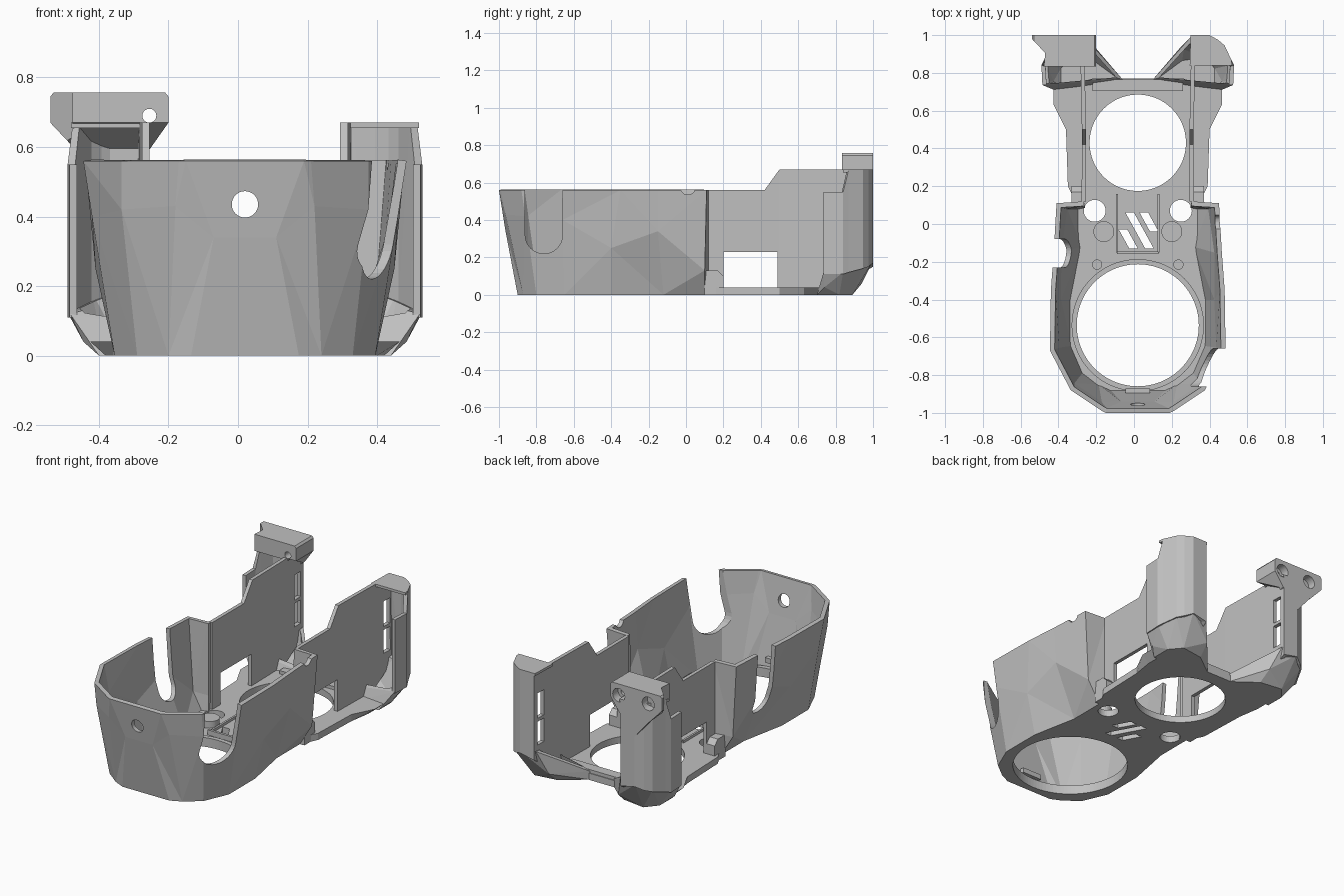
import bpy, bmesh, math

if "Cube" in bpy.data.objects:
    bpy.data.objects.remove(bpy.data.objects["Cube"])

CX = 0.02          # symmetry plane of the shell
FLOOR = 0.04       # floor thickness
TOP = 0.56         # rim height

grey = bpy.data.materials.new("matte_grey")
grey.use_nodes = True
grey.diffuse_color = (0.53, 0.53, 0.53, 1)
grey.node_tree.nodes["Principled BSDF"].inputs["Base Color"].default_value = (0.53, 0.53, 0.53, 1)


def make(name, bm):
    mesh = bpy.data.meshes.new(name)
    bm.to_mesh(mesh)
    bm.free()
    mesh.materials.append(grey)
    ob = bpy.data.objects.new(name, mesh)
    bpy.context.collection.objects.link(ob)
    return ob


def prism(name, points, depth):
    """Extrude a flat 3D outline along a vector."""
    bm = bmesh.new()
    face = bm.faces.new([bm.verts.new(p) for p in points])
    new = bmesh.ops.extrude_face_region(bm, geom=[face])["geom"]
    bmesh.ops.translate(bm, vec=depth, verts=[g for g in new if isinstance(g, bmesh.types.BMVert)])
    bmesh.ops.recalc_face_normals(bm, faces=bm.faces)
    return make(name, bm)


def hull(name, points):
    """Faceted solid wrapped round a few points."""
    bm = bmesh.new()
    for p in points:
        bm.verts.new(p)
    geom = bmesh.ops.convex_hull(bm, input=bm.verts)["geom_interior"]
    bmesh.ops.delete(bm, geom=list({g for g in geom if isinstance(g, bmesh.types.BMVert)}), context="VERTS")
    bmesh.ops.recalc_face_normals(bm, faces=bm.faces)
    return make(name, bm)


def box(name, x0, x1, y0, y1, z0, z1):
    return prism(name, [(x0, y0, z0), (x1, y0, z0), (x1, y1, z0), (x0, y1, z0)], (0, 0, z1 - z0))


def disc(name, x, y, r, z0, z1, n=64):
    ring = [(x + r * math.cos(2 * math.pi * i / n), y + r * math.sin(2 * math.pi * i / n), z0) for i in range(n)]
    return prism(name, ring, (0, 0, z1 - z0))


def rod(name, axis, a, b, r, start, length, n=32):
    """Cylinder along x or y; a is the other flat coordinate, b the height."""
    ring = [(a + r * math.cos(2 * math.pi * i / n), b + r * math.sin(2 * math.pi * i / n)) for i in range(n)]
    if axis == "x":
        return prism(name, [(start, u, v) for u, v in ring], (length, 0, 0))
    return prism(name, [(u, start, v) for u, v in ring], (0, length, 0))


def bake(ob, cutters):
    """Cut, apply all modifiers, then drop the cutters."""
    for c in cutters:
        c.hide_render = True
        m = ob.modifiers.new("cut", "BOOLEAN")
        m.operation, m.solver, m.object = "DIFFERENCE", "EXACT", c
    bpy.context.view_layer.update()
    dg = bpy.context.evaluated_depsgraph_get()
    mesh = bpy.data.meshes.new_from_object(ob.evaluated_get(dg))
    ob.modifiers.clear()
    ob.data = mesh
    for c in cutters:
        bpy.data.objects.remove(c)


def sheet(name, rows, thickness, offset):
    """Thick wall from rows of points (one row per height)."""
    bm = bmesh.new()
    grid = [[bm.verts.new(p) for p in row] for row in rows]
    for low, high in zip(grid, grid[1:]):
        for i in range(len(low) - 1):
            bm.faces.new((low[i], low[i + 1], high[i + 1], high[i]))
    bmesh.ops.triangulate(bm, faces=bm.faces)
    ob = make(name, bm)
    m = ob.modifiers.new("thick", "SOLIDIFY")
    m.thickness, m.offset, m.use_even_offset = thickness, offset, True
    return ob


def both_sides(half):
    """Half outline on +x, front to back, to a full run from -x to +x."""
    return [(CX - p[0], *p[1:]) for p in reversed(half)] + [(CX + p[0], *p[1:]) for p in half]


# Front bucket: faceted shell, narrower at the foot
foot = [(.155, -.9), (.22, -.87), (.31, -.8), (.375, -.65), (.375, -.4), (.32, -.12), (.32, .1), (.285, .11)]
waist = [(.09, -.965, .34), (.2, -.965, .43), (.355, -.86, .42), (.44, -.66, .4),
         (.43, -.4, .25), (.43, -.15, .34), (.4, .1, .13), (.285, .12, .13)]
rim = [(.17, -1), (.19, -.99), (.355, -.88), (.465, -.67), (.46, -.35), (.445, -.15), (.43, .11), (.285, .12)]
rows = [both_sides([(*p, 0) for p in foot]), both_sides(waist), both_sides([(*p, TOP) for p in rim])]
bucket = sheet("front_bucket", rows, 0.025, -1)


def u_slot(name, y, r, z, x0, length):
    arc = [(x0, y + r * math.cos(a), z + r * math.sin(a))
           for a in [math.pi + math.pi * i / 16 for i in range(17)]]
    return prism(name, arc + [(x0, y + r, 1), (x0, y - r, 1)], (length, 0, 0))


bake(bucket, [
    u_slot("right_slot", -.76, .1, .32, .25, .5),
    u_slot("left_slot", -.155, .075, .25, -.6, .35),
    rod("front_hole_cut", "y", CX, .435, .038, -1.1, .3),
    rod("rim_notch", "x", .01, .575, .04, .3, .4),
])

# Floor plate with the two large openings, small holes and slanted vents
plan = foot[:-1] + [(.37, .2), (.38, .5), (.445, .63), (.445, .71), (.24, .77)]
floor = prism("floor_plate", [(x, y, 0) for x, y in both_sides(plan)], (0, 0, FLOOR))
for v in floor.data.vertices:      # bevel under the rear corners
    if v.co.z < .01 and .55 < v.co.y < .75:
        v.co.x = CX + (v.co.x - CX) * .9
cuts = [disc("front_opening", CX, -.536, .323, -.1, .2, 96), disc("rear_opening", CX, .43, .255, -.1, .2, 96)]
for s in (-1, 1):
    cuts.append(disc("bolt_hole", CX + s * .228, .07, .058, -.1, .2, 32))
for x, y, run in ((-.08, -.03, .1), (-.045, .06, .19), (.03, .06, .1)):
    dx = run * .55
    cuts.append(prism("vent", [(x, y, -.1), (x + .045, y, -.1), (x + .045 + dx, y - run, -.1),
                               (x + dx, y - run, -.1)], (0, 0, .3)))
bake(floor, cuts)

# Raised lip round the front opening
lip = disc("opening_lip", CX, -.536, .35, .03, .055, 96)
bake(lip, [disc("lip_cut", CX, -.536, .323, -.1, .2, 96)])

# Cross bar, front tab and vent frame on the floor
box("rear_cross_bar", CX - .24, CX + .24, .705, .765, .03, .06)
box("front_tab", CX - .065, CX + .065, -.915, -.87, .08, .11)
box("vent_frame_front", CX - .11, CX + .11, -.16, -.145, .03, .07)

# Side walls running into the curved rear columns: x, y, bottom, top
wall_path = [(.275, .12, .03, TOP), (.274, .42, .03, TOP), (.274, .5, .03, .67), (.28, .8, .03, .67),
             (.285, 1, .15, .67), (.38, 1, .17, .67), (.425, .975, .15, .67), (.46, .945, .14, .67),
             (.495, .87, .12, .67), (.51, .84, .11, .55), (.505, .735, .11, .55)]
duct_points = [(.08, .765, 0), (.22, .87, 0), (.36, .89, 0), (.42, .82, 0), (.42, .7, 0), (.25, .72, 0),
               (.08, .765, .05), (.23, .94, .06), (.465, .74, .04), (.28, .99, .2), (.28, .82, .18),
               (.38, .998, .18), (.46, .943, .15), (.508, .84, .12), (.503, .735, .12)]
cap_plan = [(.275, .84), (.28, 1)] + [p[:2] for p in wall_path[5:9]] + [(.5, .84)]
for s, side in ((-1, "right"), (1, "left")):
    path = [(CX + s * x, y, low, high) for x, y, low, high in wall_path]
    if s < 0:
        path.reverse()
    wall = sheet(side + "_wall", [[(x, y, low) for x, y, low, high in path],
                                  [(x, y, high) for x, y, low, high in path]], .022, 1)
    c = CX + s * .285
    bake(wall, [box("window_cut", c - .1, c + .1, .2, .49, FLOOR, .23),
                box("upper_slot", c - .05, c + .05, .91, .97, .39, .54),
                box("lower_slot", c - .05, c + .05, .91, .97, .23, .37)])

    # Flat lid over the column
    prism(side + "_column_lid", [(CX + s * x, y, .655) for x, y in cap_plan], (0, 0, .015))

    # Hollow faceted duct at the column foot, open above
    duct = hull(side + "_duct", [(CX + s * x, y, z) for x, y, z in duct_points])
    bake(duct, [hull("duct_hollow", [(CX + s * (.33 + (x - .33) * .86), .84 + (y - .84) * .84, .022 + z * 1.1)
                                     for x, y, z in duct_points])])

    # Lug, bosses and rail
    inner = CX + s * .32 - .03
    prism(side + "_lug", [(inner, .1, 0), (inner, .2, 0), (inner, .2, .1), (inner, .17, .13), (inner, .1, .13)],
          (.06, 0, 0))
    disc(side + "_boss", CX + s * .18, -.04, .055, .03, .08, 32)
    disc(side + "_pin", CX + s * .215, -.215, .027, .03, .06, 24)
    box(side + "_rail", CX + s * .11 - .006, CX + s * .11 + .006, -.15, .16, .03, .055)

# Mounting flange on top of one column
outline = [(-.54, .745), (-.53, .757), (-.21, .757), (-.2, .745), (-.2, .67), (-.26, .585), (-.46, .585), (-.54, .67)]
flange = prism("mounting_flange", [(x, .835, z) for x, z in outline], (0, .165, 0))
holes = [rod("screw_hole", "y", -.255, .69, .02, .7, .5)]
for x in (-.255, -.45):
    holes.append(rod("counterbore", "y", x, .69, .04, .95, .2))
# Outer end narrows towards the front; underside rises towards the front
holes.append(prism("flare_cut", [(-.6, .8, .5), (-.48, .8, .5), (-.47, .905, .5), (-.545, .985, .5), (-.6, .985, .5)],
                   (0, 0, .4)))
holes.append(prism("underside_cut", [(-.7, .8, .5), (-.7, .8, .675), (-.7, .835, .67), (-.7, .98, .59), (-.7, .98, .5)],
                   (.7, 0, 0)))
bake(flange, holes)

# Tapered rib joining the flange to the column
prism("flange_rib", [(-.47, .97, .6), (-.25, .97, .6), (-.36, .97, .47)], (0, .03, 0))
